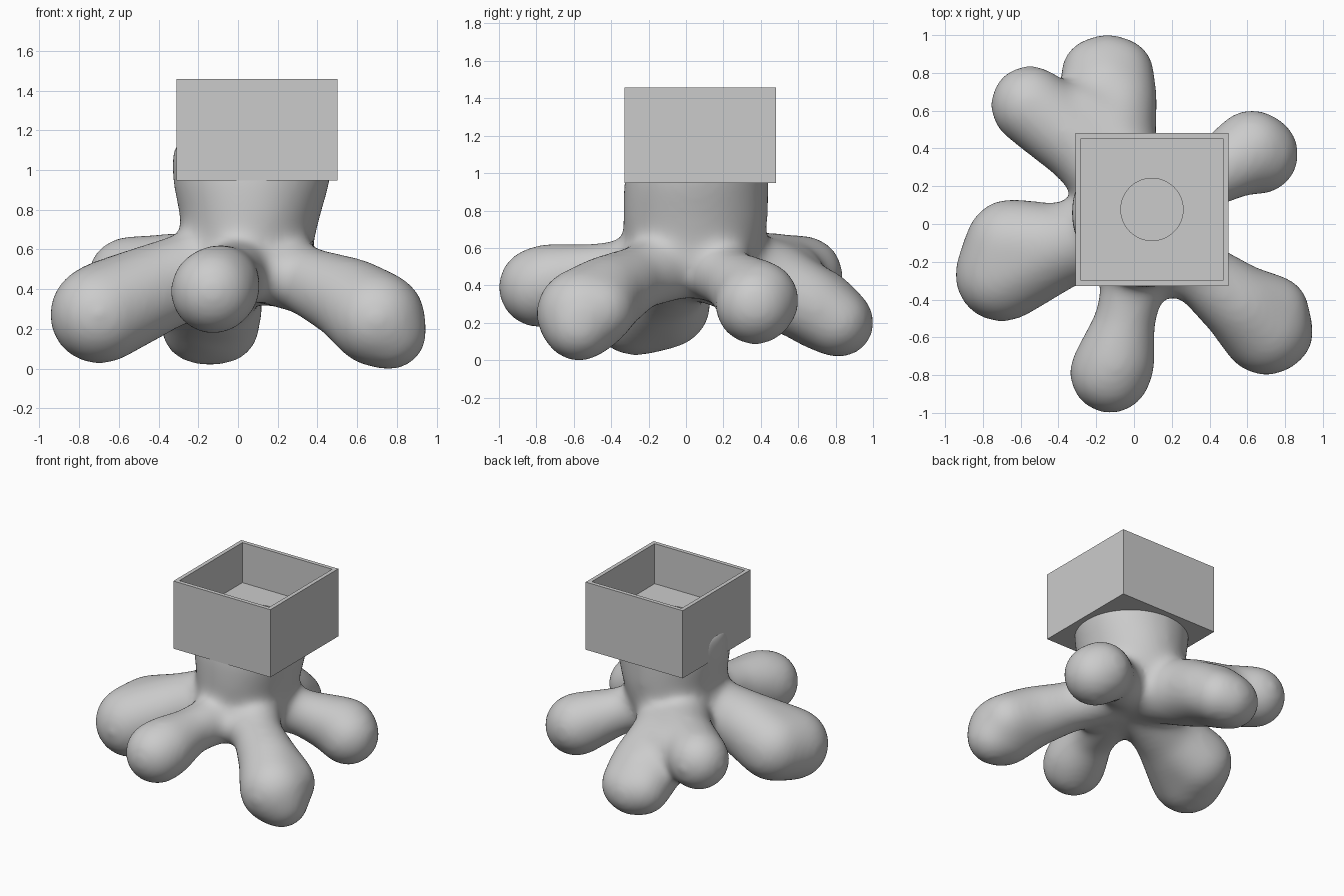
import bpy, bmesh, math
from mathutils import Vector, Matrix

cube = bpy.data.objects.get("Cube")
if cube:
    bpy.data.objects.remove(cube, do_unlink=True)

grey = bpy.data.materials.new("plain_grey")
grey.use_nodes = True
grey.diffuse_color = (0.6, 0.6, 0.6, 1)
grey.node_tree.nodes["Principled BSDF"].inputs["Base Color"].default_value = (0.6, 0.6, 0.6, 1)


def make_object(name, bm):
    mesh = bpy.data.meshes.new(name)
    bmesh.ops.recalc_face_normals(bm, faces=bm.faces)
    bm.to_mesh(mesh)
    bm.free()
    mesh.materials.append(grey)
    obj = bpy.data.objects.new(name, mesh)
    bpy.context.collection.objects.link(obj)
    return obj


def apply_modifiers(obj):
    bpy.ops.object.select_all(action='DESELECT')
    bpy.context.view_layer.objects.active = obj
    obj.select_set(True)
    for mod in list(obj.modifiers):
        bpy.ops.object.modifier_apply(modifier=mod.name)


SWELL = 0.013  # makes up for the shrinkage of the smoothing

# Unit ball whose points are reused for every capsule
ball = bmesh.new()
bmesh.ops.create_icosphere(ball, subdivisions=3, radius=1)
BALL = [v.co.copy() for v in ball.verts]
ball.free()


def add_capsule(target, a, b):
    """Tapered capsule: the hull around two balls given as (x, y, z, radius)."""
    part = bmesh.new()
    for x, y, z, r in (a, b):
        for co in BALL:
            part.verts.new(Vector((x, y, z)) + co * (r + SWELL))
    bmesh.ops.convex_hull(part, input=part.verts[:])
    loose = [v for v in part.verts if not v.link_faces]
    bmesh.ops.delete(part, geom=loose, context='VERTS')
    bmesh.ops.recalc_face_normals(part, faces=part.faces)
    mesh = bpy.data.meshes.new("capsule")
    part.to_mesh(mesh)
    part.free()
    target.from_mesh(mesh)
    bpy.data.meshes.remove(mesh)


def add_trunk(bm, rows, sides=48):
    """Closed tube through ellipses given as (z, cx, cy, rx, ry)."""
    rings = []
    for z, cx, cy, rx, ry in rows:
        angles = [math.tau * i / sides for i in range(sides)]
        rings.append([bm.verts.new((cx + rx * math.cos(t), cy + ry * math.sin(t), z))
                      for t in angles])
    for low, high in zip(rings, rings[1:]):
        for i in range(sides):
            j = (i + 1) % sides
            bm.faces.new((low[i], low[j], high[j], high[i]))
    bm.faces.new(rings[0][::-1])
    bm.faces.new(rings[-1])


# Trunk and six bulbous roots, fused into one smooth body
body = bmesh.new()
add_trunk(body, [
    (0.37, 0.05, 0.03, 0.22, 0.24),
    (0.45, 0.05, 0.03, 0.30, 0.32),
    (0.60, 0.045, 0.045, 0.33, 0.37),
    (0.75, 0.06, 0.05, 0.35, 0.39),
    (0.95, 0.068, 0.053, 0.4, 0.388),
    (1.08, 0.07, 0.065, 0.405, 0.372),
    (1.14, 0.07, 0.065, 0.395, 0.36),
])
right_mid = (-0.4, -0.12, 0.41, 0.217)
right_tip = (-0.7, -0.27, 0.272, 0.242)
right_bulge = (-0.65, -0.11, 0.305, 0.237)
back_mid = (-0.12, 0.45, 0.41, 0.225)
left_end = (0.57, -0.43, 0.345, 0.205)
left_ball = (0.7, -0.56, 0.25, 0.235)
roots = [
    # right root, with a wide double end
    [(-0.05, 0, 0.54, 0.2), right_mid, right_tip, right_bulge, right_mid],
    # back root, spreading into a wide drooping end
    [(0, 0.1, 0.53, 0.2), back_mid, (-0.19, 0.66, 0.305, 0.195), (-0.2, 0.8, 0.21, 0.18),
     (-0.08, 0.8, 0.21, 0.18), (-0.08, 0.66, 0.305, 0.195), back_mid],
    [(-0.14, 0.7, 0.28, 0.21), (-0.14, 0.822, 0.2, 0.178)],
    # back right root and the web joining it to the back root
    [(0, 0.1, 0.53, 0.2), (-0.26, 0.4, 0.475, 0.2), (-0.55, 0.63, 0.455, 0.203)],
    [back_mid, (-0.28, 0.55, 0.43, 0.19)],
    # left root
    [(0.1, 0.1, 0.52, 0.18), (0.38, 0.24, 0.43, 0.15), (0.625, 0.39, 0.32, 0.208), (0.66, 0.37, 0.295, 0.207)],
    # front left root, with a drooping tip
    [(0.1, 0, 0.54, 0.19), (0.35, -0.26, 0.44, 0.162), left_end, left_ball, (0.765, -0.575, 0.18, 0.18)],
    [left_end, (0.74, -0.46, 0.27, 0.182), left_ball],
    # front root and the web beside it
    [(0.03, -0.05, 0.54, 0.19), (0, -0.3, 0.48, 0.16), (-0.05, -0.52, 0.46, 0.15),
     (-0.1, -0.73, 0.41, 0.205), (-0.125, -0.787, 0.39, 0.21)],
    [(0.06, -0.24, 0.48, 0.13), (0.23, -0.25, 0.47, 0.13)],
]
for root in roots:
    for a, b in zip(root, root[1:]):
        add_capsule(body, a, b)
body = make_object("root_body", body)
remesh = body.modifiers.new("Fuse", 'REMESH')
remesh.mode = 'VOXEL'
remesh.voxel_size = 0.02
smooth = body.modifiers.new("Soften", 'SMOOTH')
smooth.factor = 0.5
smooth.iterations = 65
apply_modifiers(body)
bpy.ops.object.shade_smooth()

# Square open planter box
X, Y, BOTTOM, TOP, WIDTH = 0.095, 0.077, 0.947, 1.457, 0.81
FLOOR, WALL = 1.155, 0.03
bm = bmesh.new()
bmesh.ops.create_cube(bm, size=1, matrix=Matrix.Translation((X, Y, (BOTTOM + TOP) / 2))
                      @ Matrix.Diagonal((WIDTH, WIDTH, TOP - BOTTOM, 1)))
bm.normal_update()
lid = max(bm.faces, key=lambda f: f.calc_center_median().z)
bmesh.ops.inset_region(bm, faces=[lid], thickness=WALL, use_even_offset=True)
well = bmesh.ops.extrude_discrete_faces(bm, faces=[lid])["faces"][0]
bmesh.ops.translate(bm, verts=well.verts[:], vec=Vector((0, 0, FLOOR - TOP)))
bmesh.ops.remove_doubles(bm, verts=bm.verts, dist=0.0001)
box = make_object("planter_box", bm)

# Round drain hole in the floor of the box
bm = bmesh.new()
bmesh.ops.create_cone(bm, cap_ends=True, segments=48, radius1=0.165, radius2=0.165, depth=0.2,
                      matrix=Matrix.Translation((X, Y, FLOOR)))
cutter = make_object("drain_cutter", bm)
cutter.hide_render = True
cut = box.modifiers.new("Drain", 'BOOLEAN')
cut.operation = 'DIFFERENCE'
cut.solver = 'EXACT'
cut.object = cutter
apply_modifiers(box)
bpy.data.objects.remove(cutter, do_unlink=True)
